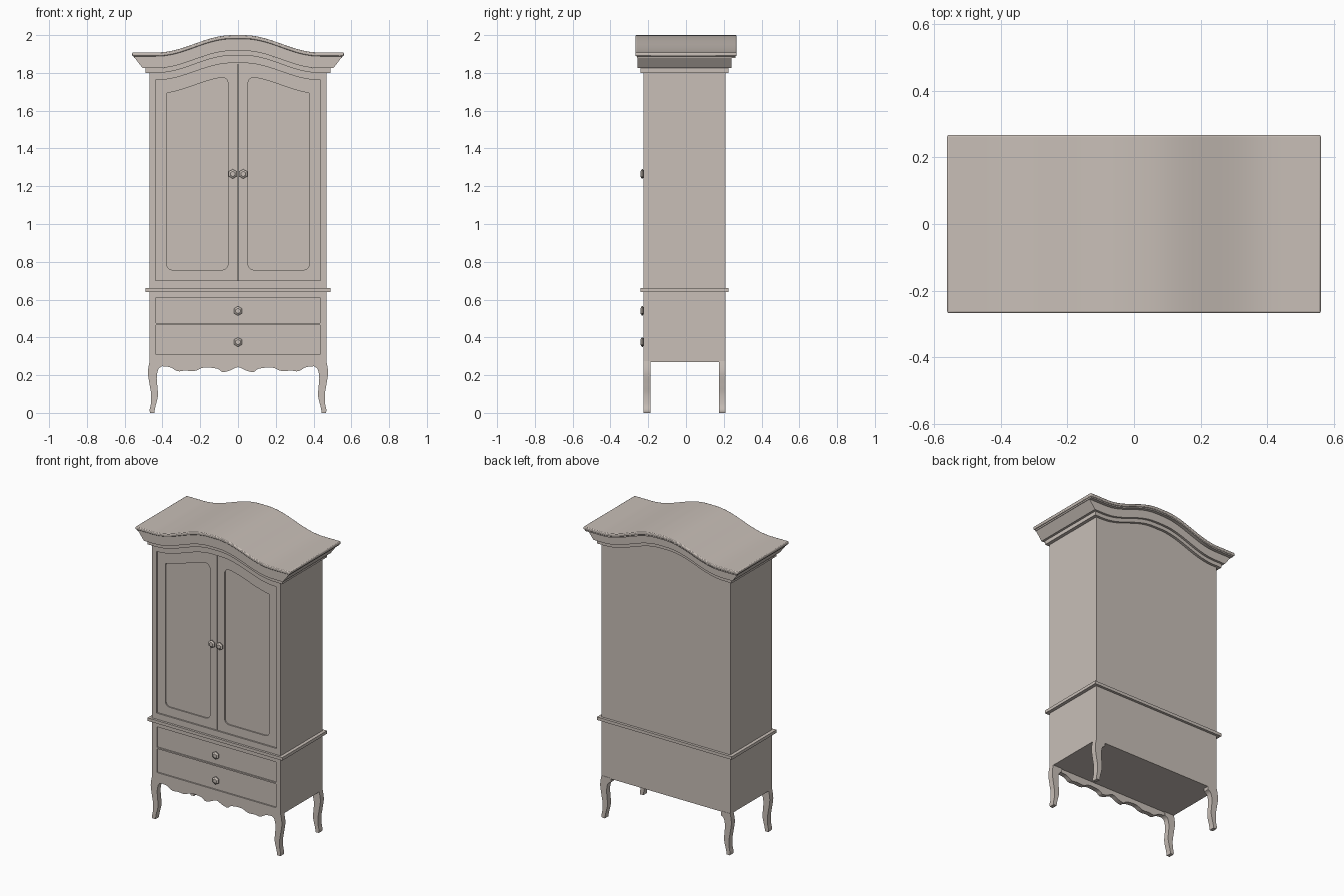
import bpy, bmesh, math
from mathutils import Vector

cube = bpy.data.objects.get("Cube")
if cube:
    bpy.data.objects.remove(cube, do_unlink=True)

paint = bpy.data.materials.new("warm_beige_paint")
paint.use_nodes = True
colour = (0.58, 0.52, 0.475, 1)
paint.diffuse_color = colour
paint.node_tree.nodes["Principled BSDF"].inputs["Base Color"].default_value = colour

FRONT, BACK = -0.225, 0.208


def finish(name, bm, smooth=False):
    bmesh.ops.recalc_face_normals(bm, faces=bm.faces)
    mesh = bpy.data.meshes.new(name)
    bm.to_mesh(mesh)
    bm.free()
    mesh.materials.append(paint)
    obj = bpy.data.objects.new(name, mesh)
    bpy.context.collection.objects.link(obj)
    if smooth:
        bpy.ops.object.select_all(action='DESELECT')
        obj.select_set(True)
        bpy.context.view_layer.objects.active = obj
        bpy.ops.object.shade_smooth_by_angle(angle=math.radians(35))
    return obj


def prism(name, outline, y0, y1, smooth=False):
    """Extrude an (x, z) outline from y0 to y1."""
    bm = bmesh.new()
    face = bm.faces.new([bm.verts.new((x, y0, z)) for x, z in outline])
    new = bmesh.ops.extrude_face_region(bm, geom=[face])["geom"]
    verts = [v for v in new if isinstance(v, bmesh.types.BMVert)]
    bmesh.ops.translate(bm, verts=verts, vec=(0, y1 - y0, 0))
    return finish(name, bm, smooth)


def box(x0, x1, z0, z1):
    return [(x0, z0), (x1, z0), (x1, z1), (x0, z1)]


def arch(x):
    """Bell-shaped rise, 1 in the centre and 0 towards the sides."""
    t = min(max((abs(x) - 0.03) / 0.4, 0), 1)
    return 0.5 + 0.5 * math.cos(math.pi * t)


def arched_line(x0, x1, z, rise=0.092, n=32):
    xs = [x0 + (x1 - x0) * i / n for i in range(n + 1)]
    return [(x, z + rise * arch(x)) for x in xs]


def arched_band(half_low, half_high, z0, z1):
    return arched_line(-half_low, half_low, z0) + arched_line(half_high, -half_high, z1)


def smooth_path(points, steps=5):
    """Catmull-Rom curve through a few points."""
    p = [Vector(q) for q in [points[0]] + points + [points[-1]]]
    out = []
    for a, b, c, d in zip(p, p[1:], p[2:], p[3:]):
        for i in range(steps):
            t = i / steps
            q = 0.5 * (2 * b + (c - a) * t + (2 * a - 5 * b + 4 * c - d) * t * t
                       + (3 * b - a - 3 * c + d) * t ** 3)
            out.append((q.x, q.y))
    return out + [tuple(points[-1])]


def arc(cx, cz, r, start):
    return [(cx + r * math.cos(math.radians(start + a)),
             cz + r * math.sin(math.radians(start + a))) for a in range(0, 91, 18)]


def cut(target, cutter):
    cutter.hide_render = True
    cutter.hide_viewport = True
    cutter.display_type = 'WIRE'
    mod = target.modifiers.new(cutter.name, 'BOOLEAN')
    mod.operation = 'DIFFERENCE'
    mod.solver = 'EXACT'
    mod.object = cutter


def mirrored(outline, side):
    return [(side * x, z) for x, z in outline]


# Carcass with arched top
body = prism("cabinet_body", arched_line(0.468, -0.468, 1.82) + [(-0.468, 0.27), (0.468, 0.27)],
             FRONT, BACK)

# Recessed doors, their panels and the gap between them
doors = arched_line(0.436, -0.436, 1.762, 0.09) + [(-0.436, 0.7), (0.436, 0.7)]
cut(body, prism("door_recess_cutter", doors, -0.3, FRONT + 0.01))
r = 0.032
panel = (arched_line(0.375, 0.053 + r, 1.69, 0.09, 16)
         + arc(0.053 + r, 1.777 - r, r, 90)[1:]
         + arc(0.053 + r, 0.757 + r, r, 180)
         + arc(0.378 - r, 0.757 + r, r, 270) + [(0.378, 1.68)])
for side, label in ((1, "left"), (-1, "right")):
    cut(body, prism(label + "_panel_cutter", mirrored(panel, side), -0.3, FRONT + 0.018))
cut(body, prism("door_gap_cutter", box(-0.003, 0.003, 0.7, 1.845), -0.3, FRONT + 0.025))

# Recessed drawer fronts
for label, z0, z1 in (("upper", 0.475, 0.61), ("lower", 0.31, 0.466)):
    cut(body, prism(label + "_drawer_cutter", box(-0.433, 0.433, z0, z1), -0.3, FRONT + 0.009))

# Waist moulding, frieze strip, flared crown
prism("waist_moulding", box(-0.49, 0.49, 0.64, 0.66), -0.24, 0.225)
prism("frieze_strip", arched_band(0.49, 0.49, 1.8, 1.825), -0.24, 0.225, True)
prism("crown_moulding", arched_band(0.505, 0.55, 1.825, 1.884), -0.256, 0.24, True)

# Cornice: thin lip under a slab with eased edges
prism("cornice_lip", arched_band(0.55, 0.553, 1.88, 1.89), -0.26, 0.262, True)
top = prism("cornice_top", arched_band(0.56, 0.56, 1.888, 1.908), -0.267, 0.267, True)
ease = top.modifiers.new("eased_edges", 'BEVEL')
ease.width = 0.005
ease.segments = 2
ease.angle_limit = math.radians(50)

# Scalloped apron
half_wave = [(0, 0.242), (0.04, 0.226), (0.08, 0.216), (0.11, 0.234), (0.18, 0.24),
             (0.23, 0.222), (0.28, 0.224), (0.32, 0.221), (0.36, 0.242), (0.41, 0.248)]
wave = smooth_path([(-x, z) for x, z in half_wave[:0:-1]] + half_wave, 4)
prism("front_apron", wave + [(0.41, 0.28), (-0.41, 0.28)], FRONT, FRONT + 0.03, True)

# Curved legs
outer = smooth_path([(0.468, 0.275), (0.477, 0.215), (0.468, 0.15), (0.46, 0.1),
                     (0.461, 0.05), (0.468, 0.015), (0.465, 0)])
inner = smooth_path([(0.443, 0), (0.438, 0.03), (0.424, 0.09), (0.427, 0.14),
                     (0.43, 0.19), (0.421, 0.232), (0.4, 0.248)])
leg = outer + inner + [(0.4, 0.275)]
for side, s_label in ((1, "left"), (-1, "right")):
    for y0, f_label in ((FRONT, "front"), (0.174, "back")):
        prism(f"{f_label}_{s_label}_leg", mirrored(leg, side), y0, y0 + 0.036, True)


# Turned knobs with six sides
def knob(name, x, z):
    bm = bmesh.new()
    rings = []
    for radius, y in ((0.011, FRONT + 0.02), (0.011, FRONT + 0.002), (0.025, FRONT - 0.003),
                      (0.025, FRONT - 0.009), (0.014, FRONT - 0.016)):
        angles = [math.radians(30 + 60 * i) for i in range(6)]
        rings.append([bm.verts.new((x + radius * math.cos(a), y, z + radius * math.sin(a)))
                      for a in angles])
    for a, b in zip(rings, rings[1:]):
        for i in range(6):
            j = (i + 1) % 6
            bm.faces.new((a[i], a[j], b[j], b[i]))
    bm.faces.new(rings[0])
    bm.faces.new(rings[-1])
    finish(name, bm)


knob("left_door_knob", 0.028, 1.265)
knob("right_door_knob", -0.028, 1.265)
knob("upper_drawer_knob", 0, 0.54)
knob("lower_drawer_knob", 0, 0.375)
